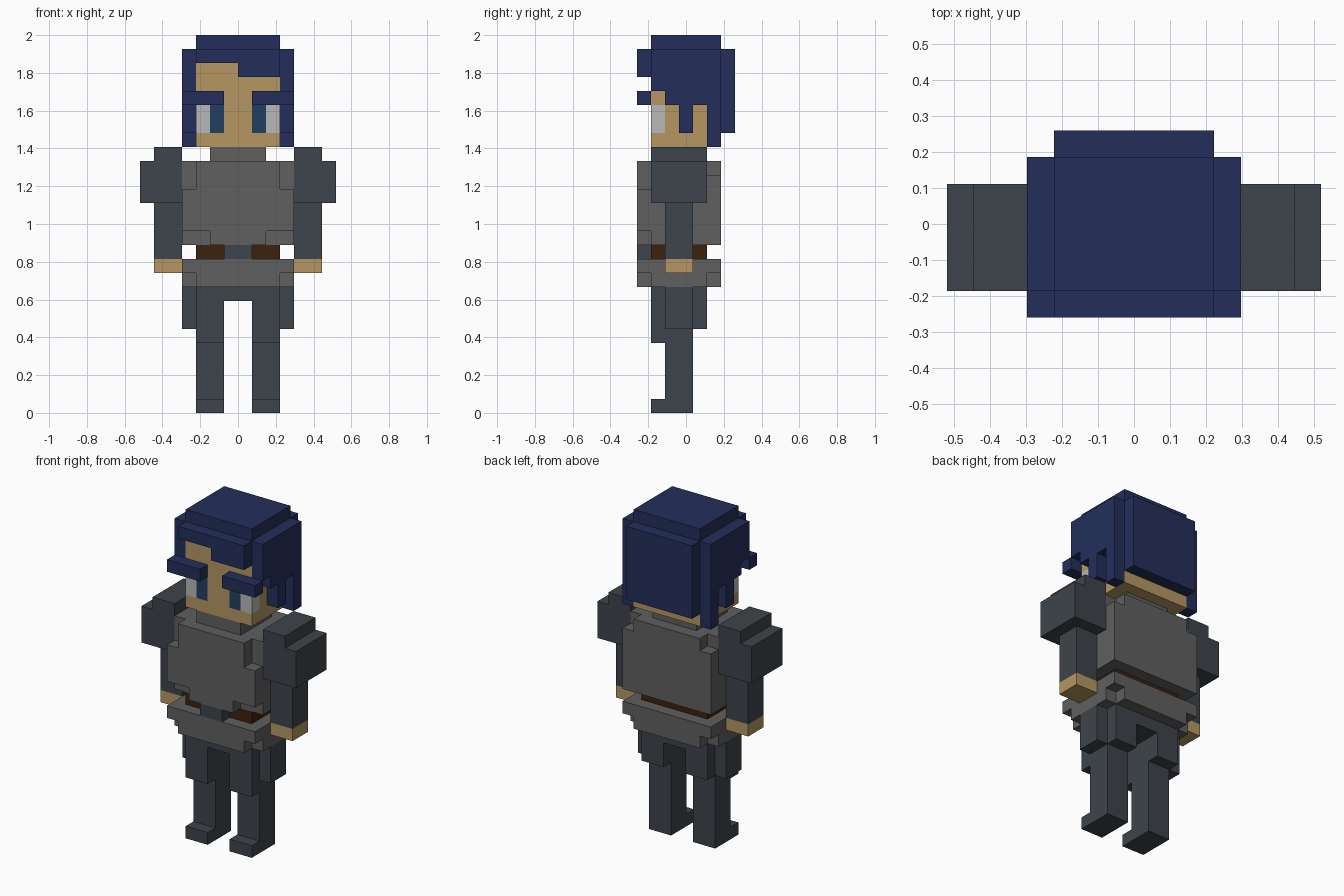
import bpy, bmesh

if "Cube" in bpy.data.objects:
    bpy.data.objects.remove(bpy.data.objects["Cube"])

V = 2 / 27          # one block
DEPTH = 7           # blocks front to back


def material(name, r, g, b):
    m = bpy.data.materials.new(name)
    m.diffuse_color = (r, g, b, 1)
    m.use_nodes = True
    m.node_tree.nodes["Principled BSDF"].inputs["Base Color"].default_value = m.diffuse_color
    return m


navy = material("navy_hair", 0.017, 0.028, 0.105)
skin = material("tan_skin", 0.46, 0.31, 0.12)
grey = material("grey_armour", 0.115, 0.115, 0.115)
slate = material("slate_cloth", 0.048, 0.058, 0.069)
brown = material("brown_leather", 0.046, 0.015, 0.004)
white = material("eye_white", 0.48, 0.48, 0.48)
blue = material("iris_blue", 0.015, 0.05, 0.115)

grid = {}           # block cell -> part name
parts = {}          # part name -> material


def fill(part, mat, x, y, z):
    """Fill a range of blocks with a part."""
    parts[part] = mat
    for i in range(*x):
        for j in range(*y):
            for k in range(*z):
                grid[i, j, k] = part


def pair(part, mat, x, y, z):
    """Fill a range on the right and its mirror image on the left."""
    fill("right_" + part, mat, x, y, z)
    fill("left_" + part, mat, (-x[1], -x[0]), y, z)


def carve(x, y, z):
    """Remove a range of blocks on both sides."""
    for i in range(*x):
        for j in range(*y):
            for k in range(*z):
                grid.pop((i, j, k), None)
                grid.pop((-i - 1, j, k), None)


# Legs, feet and hips
pair("leg", slate, (1, 3), (2, 4), (0, 9))
pair("leg", slate, (1, 3), (1, 4), (0, 1))
pair("leg", slate, (1, 3), (1, 2), (5, 9))
pair("leg", slate, (1, 3), (4, 5), (6, 9))
pair("leg", slate, (3, 4), (2, 4), (6, 9))
fill("hips", slate, (-1, 1), (1, 5), (8, 9))

# Armour skirt with notched lower corners
fill("skirt", grey, (-4, 4), (0, 6), (9, 11))
carve((3, 4), (0, 1), (9, 10))
carve((3, 4), (5, 6), (9, 10))

# Belt and buckle
fill("belt", brown, (-3, 3), (1, 5), (11, 12))
fill("buckle", slate, (-1, 1), (0, 1), (11, 12))

# Chest plate with notched corners, and collar
fill("chest", grey, (-4, 4), (0, 6), (12, 18))
carve((2, 4), (0, 1), (12, 13))
carve((3, 4), (0, 1), (16, 18))
carve((3, 4), (5, 6), (17, 18))
fill("collar", grey, (-2, 2), (1, 5), (18, 19))

# Arms, shoulder pads and hands
pair("arm", slate, (4, 6), (2, 4), (11, 15))
pair("shoulder", slate, (4, 6), (1, 5), (15, 19))
pair("shoulder", slate, (6, 7), (1, 5), (15, 18))
pair("hand", skin, (4, 6), (2, 4), (10, 11))

# Head and eyes
fill("head", skin, (-3, 3), (1, 6), (19, 26))
pair("eye", white, (2, 3), (1, 2), (20, 22))
pair("iris", blue, (1, 2), (1, 2), (20, 22))

# Hair: crown, back, fringe, side locks and brows
fill("hair", navy, (-3, 3), (1, 6), (26, 27))
fill("hair", navy, (-3, 3), (6, 7), (20, 26))
fill("hair", navy, (-3, 3), (0, 1), (25, 26))
fill("hair", navy, (0, 3), (0, 1), (24, 26))
for x in ((3, 4), (-4, -3)):
    fill("hair", navy, x, (1, 6), (23, 26))
    fill("hair", navy, x, (2, 6), (22, 23))
    fill("hair", navy, x, (3, 4), (20, 22))
    fill("hair", navy, x, (5, 6), (19, 22))
    # fringe wraps round to the temples
    fill("hair", navy, x, (0, 1), (24, 26))
carve((3, 4), (0, 1), (24, 26))
pair("brow", navy, (1, 4), (0, 1), (22, 23))


def build(part, mat):
    """Skin the outer block faces of one part and merge the flat areas."""
    bm = bmesh.new()
    verts = {}
    for cell in [c for c, p in grid.items() if p == part]:
        for axis in range(3):
            for side in (0, 1):
                near = list(cell)
                near[axis] += 2 * side - 1
                if tuple(near) in grid:
                    continue
                a, b = (axis + 1) % 3, (axis + 2) % 3
                loop = []
                for u, w in ((0, 0), (1, 0), (1, 1), (0, 1)):
                    p = list(cell)
                    p[axis] += side
                    p[a] += u
                    p[b] += w
                    p = tuple(p)
                    if p not in verts:
                        verts[p] = bm.verts.new((p[0] * V, (p[1] - DEPTH / 2) * V, p[2] * V))
                    loop.append(verts[p])
                bm.faces.new(loop if side else loop[::-1])
    bmesh.ops.dissolve_limit(bm, angle_limit=0.01, verts=bm.verts[:], edges=bm.edges[:])
    mesh = bpy.data.meshes.new(part)
    bm.to_mesh(mesh)
    bm.free()
    mesh.materials.append(mat)
    bpy.context.collection.objects.link(bpy.data.objects.new(part, mesh))


for part, mat in parts.items():
    build(part, mat)
